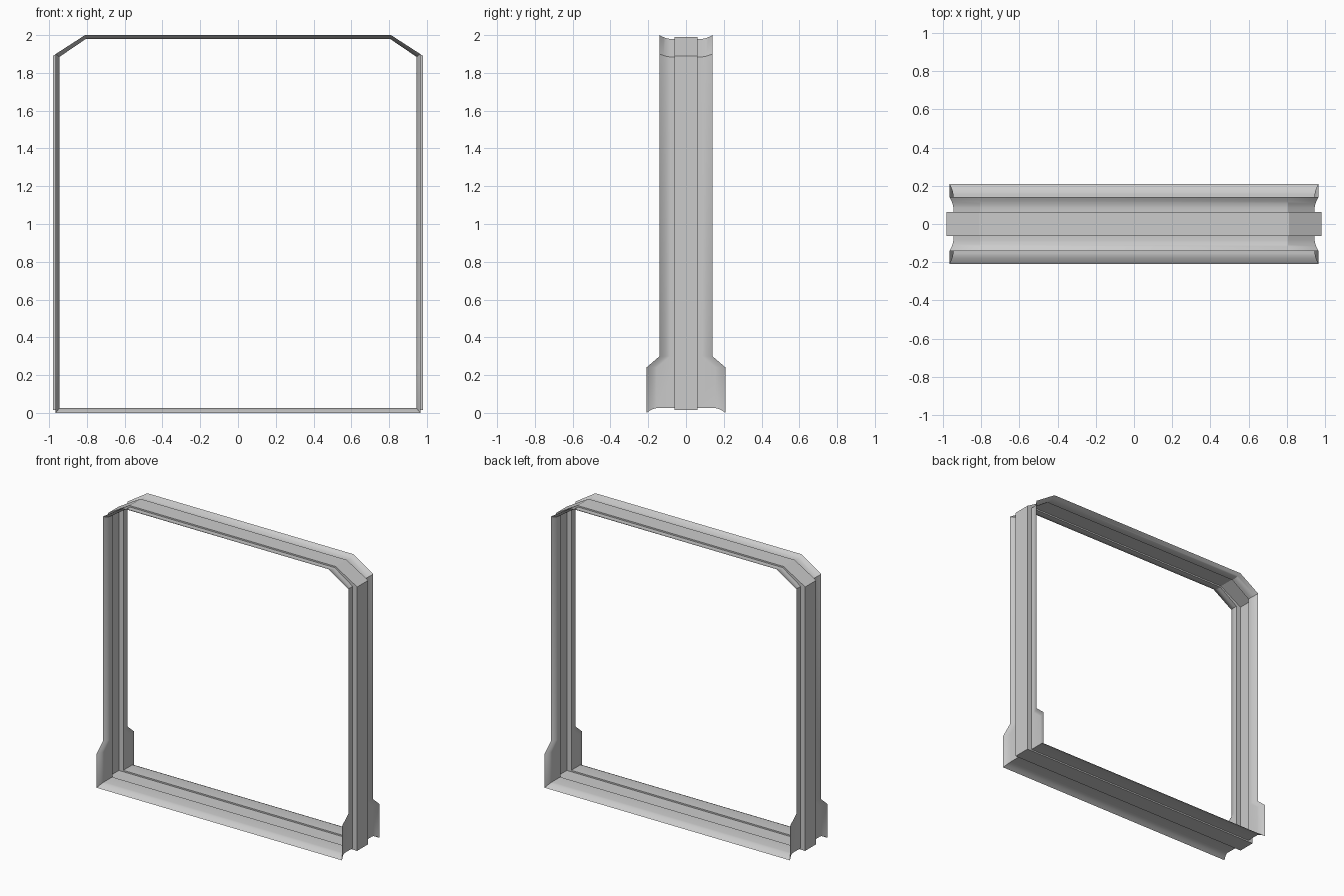
import bpy, bmesh, math

if "Cube" in bpy.data.objects:
    bpy.data.objects.remove(bpy.data.objects["Cube"])

# Stations of the right half of the frame, bottom corner to top corner:
# (half width in y, base x/z, lip x/z, channel x/z)
RIGHT = [
    (0.21, (0.945, 0.025), (0.965, 0.0), (0.98, 0.015)),
    (0.21, (0.945, 0.24), (0.965, 0.24), (0.98, 0.24)),
    (0.14, (0.945, 0.30), (0.965, 0.30), (0.98, 0.30)),
    (0.14, (0.945, 1.885), (0.965, 1.90), (0.98, 1.89)),
    (0.14, (0.805, 1.98), (0.81, 2.0), (0.81, 1.99)),
]
CHANNEL = 0.062   # half width of the recessed channel
FLARE = 0.055     # width of the curved lip
STEPS = 5


def mirrored(station):
    return (station[0],) + tuple((-x, z) for x, z in station[1:])


LEFT = [mirrored(s) for s in reversed(RIGHT)]


def section(station):
    """Cross-section points from the back wing through the channel to the other wing."""
    w, base, lip, chan = station
    half = [(CHANNEL, *chan), (CHANNEL, *base)]
    for k in range(STEPS + 1):
        t = k / STEPS
        f = t ** 1.6
        half.append((w - FLARE * (1 - t),
                     base[0] + f * (lip[0] - base[0]),
                     base[1] + f * (lip[1] - base[1])))
    return [(x, -y, z) for y, x, z in reversed(half)] + [(x, y, z) for y, x, z in half]


def sheet(name, stations):
    """Skin the cross-section through a run of stations as folded sheet."""
    bm = bmesh.new()
    rows = [[bm.verts.new(p) for p in section(s)] for s in stations]
    for a, b in zip(rows, rows[1:]):
        for j in range(len(a) - 1):
            bm.faces.new((a[j], a[j + 1], b[j + 1], b[j]))
    mesh = bpy.data.meshes.new(name)
    bm.to_mesh(mesh)
    bm.free()
    obj = bpy.data.objects.new(name, mesh)
    bpy.context.collection.objects.link(obj)
    bpy.ops.object.select_all(action='DESELECT')
    obj.select_set(True)
    bpy.context.view_layer.objects.active = obj
    bpy.ops.object.shade_smooth_by_angle(angle=math.radians(30))
    return obj


# Sill, two posts with widened feet, and the header with chamfered corners
sheet("sill", [LEFT[-1], RIGHT[0]])
sheet("right_post", RIGHT[:4])
sheet("header", RIGHT[3:] + LEFT[:2])
sheet("left_post", LEFT[1:])
